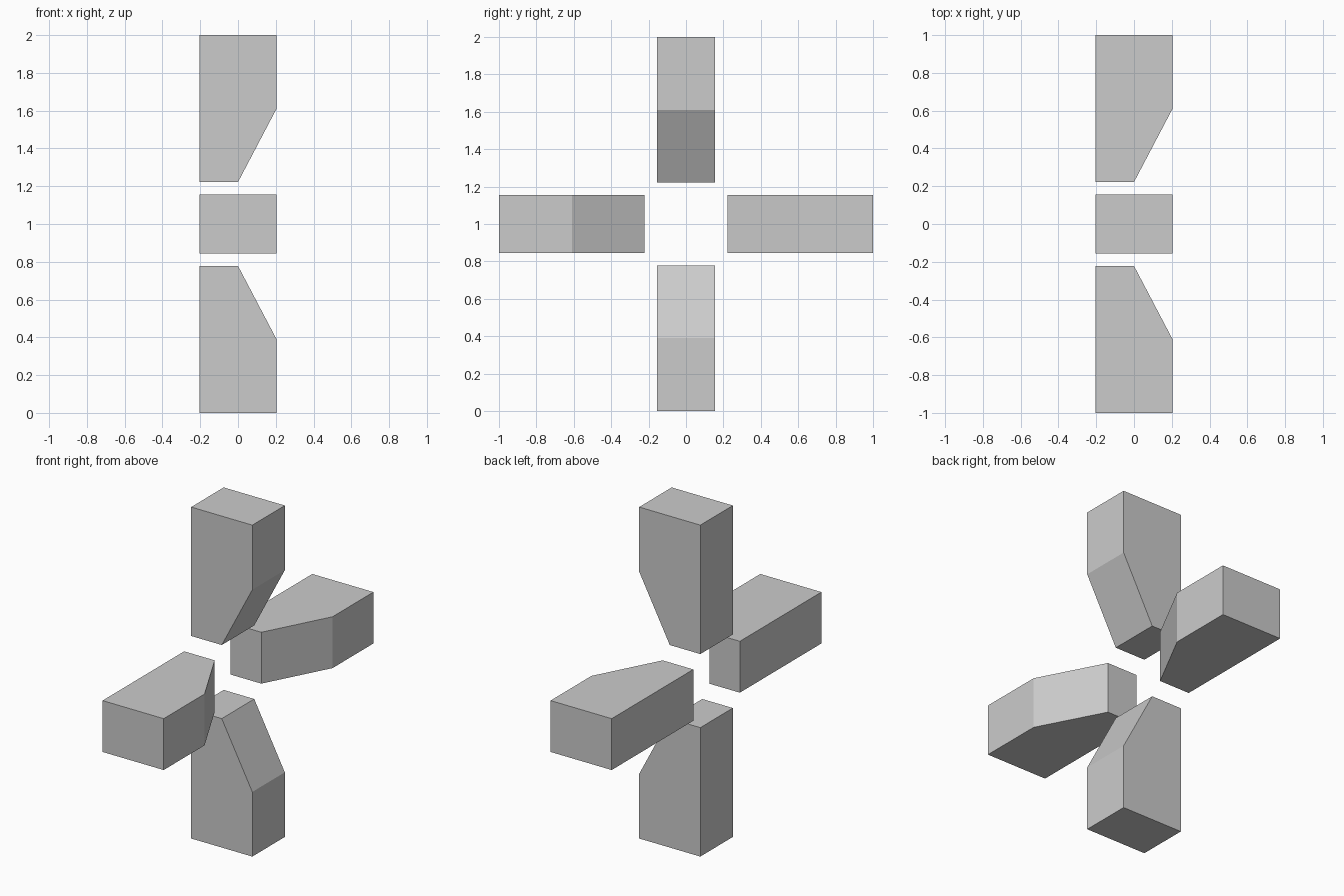
import bpy, bmesh
from math import pi
from mathutils import Matrix

if "Cube" in bpy.data.objects:
    bpy.data.objects.remove(bpy.data.objects["Cube"])

HALF_X, HALF_W = 0.204, 0.155
# jaw side profile: (x, distance from the chuck axis)
PROFILE = [(-HALF_X, 0.222), (0.0, 0.222), (HALF_X, 0.61),
           (HALF_X, 1.0), (-HALF_X, 1.0)]


def make_jaw(name, angle):
    """Extrude the profile across its width, then turn it about the x axis."""
    bm = bmesh.new()
    face = bm.faces.new([bm.verts.new((x, -HALF_W, r)) for x, r in PROFILE])
    ext = bmesh.ops.extrude_face_region(bm, geom=[face])
    verts = [g for g in ext["geom"] if isinstance(g, bmesh.types.BMVert)]
    bmesh.ops.translate(bm, verts=verts, vec=(0, 2 * HALF_W, 0))
    bmesh.ops.recalc_face_normals(bm, faces=bm.faces[:])
    bm.transform(Matrix.Translation((0, 0, 1)) @ Matrix.Rotation(angle, 4, 'X'))
    mesh = bpy.data.meshes.new(name)
    bm.to_mesh(mesh)
    bm.free()
    bpy.context.collection.objects.link(bpy.data.objects.new(name, mesh))


# four jaws spaced evenly around the axis
for i, side in enumerate(("top", "front", "bottom", "back")):
    make_jaw(side + "_jaw", i * pi / 2)
